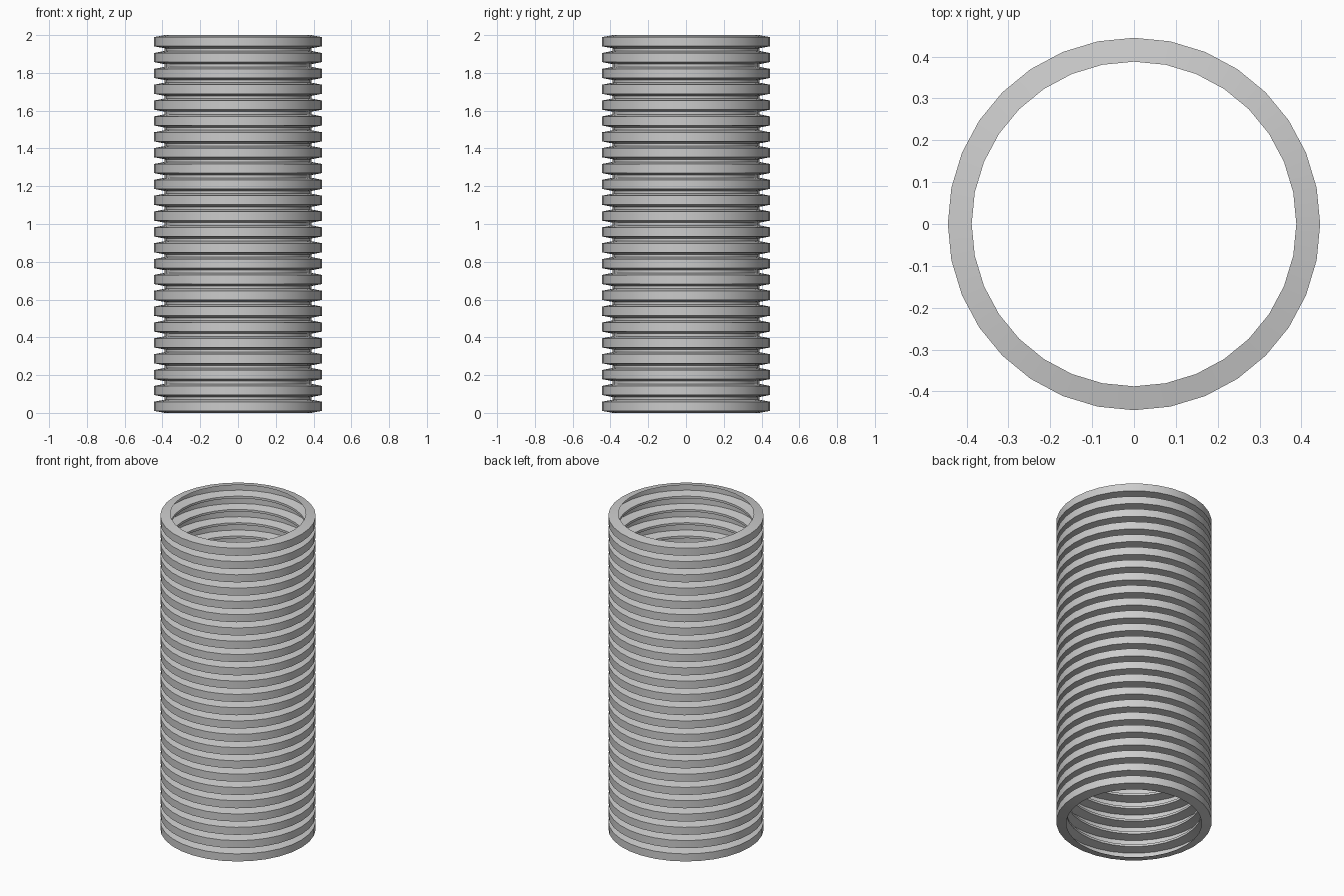
import bpy, bmesh, math

if "Cube" in bpy.data.objects:
    bpy.data.objects.remove(bpy.data.objects["Cube"])

SIDES, RIDGES, HEIGHT = 32, 24, 2.0
R_OUT, R_IN = 0.445, 0.388
FLOOR = 0.014                      # height of each groove floor
SLOPE = 0.011                      # vertical run of each ridge flank
ridge = (HEIGHT - FLOOR * (RIDGES - 1)) / RIDGES

# Corrugated wall profile (radius, height)
profile = []
for i in range(RIDGES):
    z = i * (ridge + FLOOR)
    profile += [(R_IN, z), (R_OUT, z + SLOPE),
                (R_OUT, z + ridge - SLOPE), (R_IN, z + ridge)]

# Revolve the profile into a thin pipe
bm = bmesh.new()
rings = []
for r, z in profile:
    rings.append([bm.verts.new((r * math.cos(2 * math.pi * k / SIDES),
                                r * math.sin(2 * math.pi * k / SIDES), z))
                  for k in range(SIDES)])
for a, b in zip(rings, rings[1:]):
    for k in range(SIDES):
        n = (k + 1) % SIDES
        bm.faces.new((a[k], a[n], b[n], b[k]))
mesh = bpy.data.meshes.new("corrugated_pipe")
bm.to_mesh(mesh)
bm.free()
pipe = bpy.data.objects.new("corrugated_pipe", mesh)
bpy.context.collection.objects.link(pipe)

# Smooth around the pipe, sharp at the ridge edges
bpy.context.view_layer.objects.active = pipe
pipe.select_set(True)
bpy.ops.object.shade_smooth_by_angle(angle=math.radians(30))
